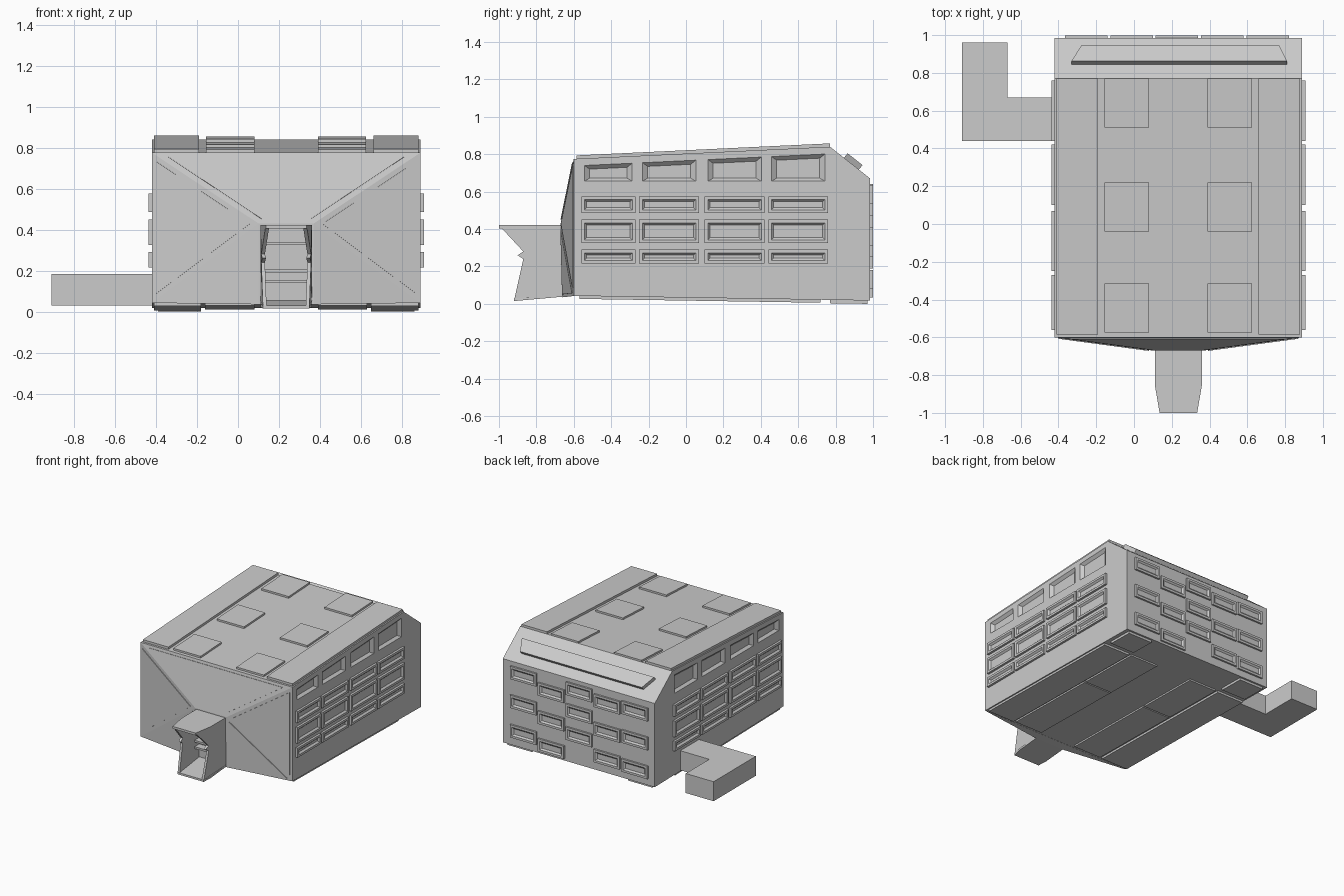
import bpy, bmesh
from mathutils import Vector

if "Cube" in bpy.data.objects:
    bpy.data.objects.remove(bpy.data.objects["Cube"])

CX = 0.235                      # mirror plane of the main block
XL, XR = -0.42, 0.89


def roof(y):
    return 0.775 + (y + 0.6) * 0.065 / 1.37


def floor(y):
    return 0.043 - (y + 0.6) * 0.025 / 1.58


def mirror(stack):
    return [[(2 * CX - x, y, z) for x, y, z in loop] for loop in stack]


def build(name, stacks):
    """Each stack is a list of matching loops: skin them and cap both ends."""
    bm = bmesh.new()
    for stack in stacks:
        rings = [[bm.verts.new(p) for p in loop] for loop in stack]
        n = len(rings[0])
        new = [bm.faces.new(rings[0]), bm.faces.new(rings[-1])]
        for a, b in zip(rings, rings[1:]):
            for i in range(n):
                j = (i + 1) % n
                new.append(bm.faces.new((a[i], a[j], b[j], b[i])))
        bmesh.ops.recalc_face_normals(bm, faces=new)
    mesh = bpy.data.meshes.new(name)
    bm.to_mesh(mesh)
    bm.free()
    ob = bpy.data.objects.new(name, mesh)
    bpy.context.collection.objects.link(ob)
    return ob


def slab(loop, offset):
    o = Vector(offset)
    return [loop, [tuple(Vector(p) + o) for p in loop]]


def framed(place, a0, a1, b0, b1, t, rim=0.017):
    """Rectangular frame with a sunken, bevelled centre; place(a, b, height)."""
    def ring(i, h):
        return [place(a, b, h) for a, b in ((a0 + i, b0 + i), (a1 - i, b0 + i),
                                            (a1 - i, b1 - i), (a0 + i, b1 - i))]
    return [ring(0, -0.01), ring(0, t), ring(rim, t), ring(rim + 0.012, 0.004)]


# main block: side profile swept across the width
profile = [(-0.6, floor(-0.6)), (-0.6, roof(-0.6)), (0.77, roof(0.77)),
           (0.985, 0.67), (0.985, floor(0.985))]
body = build("main_block", [[[(x, y, z) for y, z in profile] for x in (XL, XR)]])

# slanted recesses along the upper side walls
columns = [(-0.56, -0.27), (-0.25, 0.07), (0.10, 0.42), (0.44, 0.76)]
cuts = []
for y0, y1 in columns:
    def rec(x, iy, iz):
        a, b = y0 + iy, y1 - iy
        return [(x, a, 0.65 + iz), (x, b, 0.65 + iz),
                (x, b, roof(b) - 0.03 - iz * 1.3), (x, a, roof(a) - 0.03 - iz * 1.3)]
    s = [rec(XR + 0.02, -0.01, -0.01), rec(XR - 0.02, 0.045, 0.022)]
    cuts += [s, mirror(s)]
cutter = build("recess_cutter", cuts)
cutter.hide_render = True
cutter.hide_viewport = True
mod = body.modifiers.new("recesses", 'BOOLEAN')
mod.object = cutter
mod.operation = 'DIFFERENCE'
mod.solver = 'EXACT'

# framed side windows, three rows on both walls
win = []
for y0, y1 in columns:
    for z0, z1 in ((0.215, 0.29), (0.325, 0.45), (0.485, 0.575)):
        win.append(framed(lambda a, b, h: (XR + h, a, b), y0, y1, z0, z1, 0.017))
build("right_windows", win)
build("left_windows", [mirror(s) for s in win])

# staggered framed panels on the back wall
back = []
heights = [(0.57, 0.345, 0.12), (0.56, 0.34, 0.13), (0.59, 0.42, 0.24),
           (0.52, 0.30, 0.085), (0.585, 0.36, 0.13)]
for i, row in enumerate(heights):
    x0 = -0.365 + i * 0.24
    for z in row:
        back.append(framed(lambda a, b, h: (a, 0.985 + h, b),
                           x0, x0 + 0.225, z - 0.05, z + 0.05, 0.014))
build("back_panels", back)


# roof and underside plates that follow the sloped surfaces
def plate(x0, x1, y0, y1, surf, t):
    loop = [(x, y, surf(y) - t * 0.3) for x, y in ((x0, y0), (x1, y0), (x1, y1), (x0, y1))]
    return slab(loop, (0, 0, t * 1.3))


def both(stacks):
    return stacks + [mirror(s) for s in stacks]


build("roof_edge_strips", both([plate(0.66, 0.88, -0.585, 0.77, roof, 0.018)]))
build("roof_panels", both([plate(0.39, 0.625, y, y + 0.26, roof, 0.014)
                           for y in (-0.575, -0.04, 0.51)]))
build("floor_panels", both([plate(0.39, 0.63, -0.57, 0.2, floor, -0.012),
                            plate(0.39, 0.63, 0.21, 0.72, floor, -0.012)]))
build("floor_edge_strips", both([plate(0.65, 0.88, -0.57, 0.72, floor, -0.016),
                                 plate(0.65, 0.86, 0.77, 0.97, floor, -0.018)]))

# trapezoid slab on the rear slope
build("rear_slope_slab", [slab([(-0.33, 0.842, 0.778), (0.81, 0.842, 0.778),
                                (0.77, 0.922, 0.715), (-0.28, 0.922, 0.715)],
                               (0, 0.022, 0.027))])

# faceted front nose
outer = [(XL, -0.6, 0.042), (XL, -0.6, 0.775), (XR, -0.6, 0.775), (XR, -0.6, 0.042)]
inner = [(0.10, -0.66, 0.035), (0.10, -0.67, 0.43), (0.37, -0.67, 0.43), (0.37, -0.66, 0.035)]
bm = bmesh.new()
v = [bm.verts.new(p) for p in outer + inner]
for f in ((1, 2, 6, 5), (0, 1, 5), (0, 5, 4), (2, 3, 6), (3, 7, 6),
          (4, 5, 6, 7), (0, 4, 7, 3), (0, 3, 2, 1)):
    bm.faces.new([v[i] for i in f])
bmesh.ops.recalc_face_normals(bm, faces=bm.faces)
nose_mesh = bpy.data.meshes.new("front_nose")
bm.to_mesh(nose_mesh)
bm.free()
bpy.context.collection.objects.link(bpy.data.objects.new("front_nose", nose_mesh))


# thin inset panels on the nose facets
def facet(points):
    pts = [Vector(p) for p in points]
    c = sum(pts, Vector()) / len(pts)
    n = (pts[1] - pts[0]).cross(pts[2] - pts[0]).normalized()
    if n.y > 0:
        n = -n
    loop = [tuple(c + (p - c) * 0.88 - n * 0.003) for p in pts]
    return slab(loop, n * 0.008)


build("nose_panels", [facet((outer[1], outer[2], inner[2], inner[1])),
                      facet((outer[0], outer[1], inner[1])),
                      facet((outer[0], inner[1], inner[0])),
                      facet((outer[3], outer[2], inner[2])),
                      facet((outer[3], inner[2], inner[3]))])

# torn open front passage: jagged walls, roof, floor and inner ledges
edge = [(-0.64, 0.42), (-0.85, 0.42), (-1.0, 0.42), (-0.87, 0.28), (-0.9, 0.26),
        (-0.87, 0.24), (-0.92, 0.015), (-0.64, 0.04)]


def wall_x(y):
    return 0.36 - max(0, -0.85 - y) * 0.17


wall = [[(wall_x(y) - t, y, z) for y, z in edge] for t in (0, 0.018)]
build("passage_walls", [wall, mirror(wall)])


def deck(y_end, z_in, z_out, t):
    xs = wall_x(y_end)
    loop = [(0.36, -0.64, z_in), (0.36, -0.85, z_in + (z_out - z_in) * 0.75),
            (xs, y_end, z_out), (2 * CX - xs, y_end, z_out),
            (0.11, -0.85, z_in + (z_out - z_in) * 0.75), (0.11, -0.64, z_in)]
    return slab(loop, (0, 0, t))


build("passage_roof", [deck(-1.0, 0.422, 0.422, -0.018)])
build("passage_floor", [deck(-0.92, 0.04, 0.015, 0.015)])
build("passage_ledges", [slab([(0.13, -0.66, z), (0.34, -0.66, z),
                               (0.34, -0.72, z), (0.13, -0.72, z)], (0, 0, 0.015))
                         for z in (0.14, 0.19, 0.325)])

# L-shaped side corridor
corridor = [(-0.40, 0.44), (-0.91, 0.44), (-0.91, 0.96), (-0.67, 0.96),
            (-0.67, 0.67), (-0.40, 0.67)]
build("side_corridor", [slab([(x, y, 0.03) for x, y in corridor], (0, 0, 0.152))])
